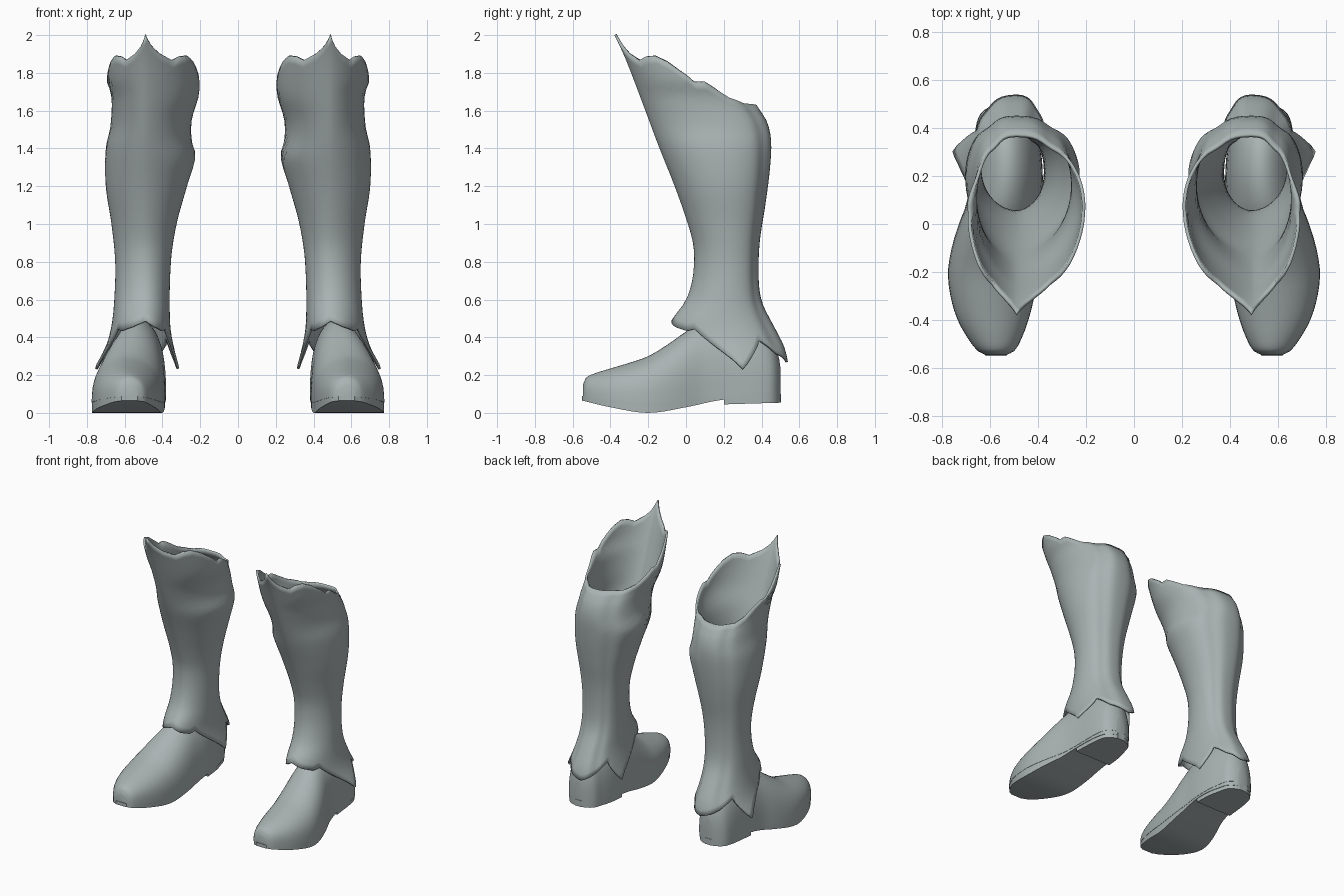
import bpy, bmesh, math

if "Cube" in bpy.data.objects:
    bpy.data.objects.remove(bpy.data.objects["Cube"], do_unlink=True)

# One grey-green metal colour
metal = bpy.data.materials.new("grey_green_metal")
metal.use_nodes = True
colour = (0.40, 0.45, 0.45, 1)
metal.diffuse_color = colour
metal.node_tree.nodes["Principled BSDF"].inputs["Base Color"].default_value = colour


def lookup(table, x, smooth=True):
    """Interpolate a table of (x, value) pairs, clamped at both ends."""
    if x <= table[0][0]:
        return table[0][1]
    if x >= table[-1][0]:
        return table[-1][1]
    i = next(k for k in range(len(table) - 1) if x <= table[k + 1][0])
    (x0, v0), (x1, v1) = table[i], table[i + 1]
    t = (x - x0) / (x1 - x0)
    if not smooth:
        return v0 + (v1 - v0) * t
    xa, va = table[max(i - 1, 0)]
    xb, vb = table[min(i + 2, len(table) - 1)]
    m0 = (v1 - va) / (x1 - xa) * (x1 - x0)
    m1 = (vb - v0) / (xb - x0) * (x1 - x0)
    return ((2 * t**3 - 3 * t**2 + 1) * v0 + (t**3 - 2 * t**2 + t) * m0
            + (3 * t**2 - 2 * t**3) * v1 + (t**3 - t**2) * m1)


def loft(name, rings, side, capped, thickness=0, angle=40):
    """Join closed rings of points into a skin; side -1 mirrors it across x."""
    bm = bmesh.new()
    rows = [[bm.verts.new((x * side, y, z)) for x, y, z in ring] for ring in rings]
    n = len(rows[0])
    for low, high in zip(rows, rows[1:]):
        for j in range(n):
            k = (j + 1) % n
            quad = [low[j], low[k], high[k], high[j]]
            bm.faces.new(quad if side > 0 else quad[::-1])
    if capped:
        bm.faces.new(rows[0])
        bm.faces.new(rows[-1])
        bmesh.ops.recalc_face_normals(bm, faces=bm.faces[:])
    mesh = bpy.data.meshes.new(name)
    bm.to_mesh(mesh)
    bm.free()
    mesh.materials.append(metal)
    obj = bpy.data.objects.new(name, mesh)
    bpy.context.collection.objects.link(obj)
    if thickness:
        shell = obj.modifiers.new("shell", "SOLIDIFY")
        shell.thickness = thickness
        shell.offset = -1
    bpy.ops.object.select_all(action="DESELECT")
    obj.select_set(True)
    bpy.context.view_layer.objects.active = obj
    bpy.ops.object.shade_smooth_by_angle(angle=math.radians(angle))
    return obj


# Shaft silhouettes by height
front = [(.24, -.10), (.48, -.08), (.58, -.01), (.65, .02), (.75, .04), (.88, .04),
         (1, .01), (1.2, -.06), (1.4, -.14), (1.6, -.215), (1.85, -.31), (1.93, -.345), (2, -.38)]
back = [(.27, .54), (.35, .52), (.45, .47), (.58, .405), (.7, .385), (.9, .39),
        (1.1, .42), (1.3, .445), (1.45, .45), (1.55, .425), (1.64, .37), (1.8, .35)]
outer = [(.24, .76), (.35, .70), (.46, .67), (.6, .655), (.8, .65), (1, .67),
         (1.2, .70), (1.4, .70), (1.52, .675), (1.68, .67), (1.76, .695), (2, .695)]
inner = [(.22, .305), (.35, .34), (.48, .36), (.8, .355), (1, .325), (1.2, .27),
         (1.36, .225), (1.44, .245), (1.55, .245), (1.7, .205), (2, .21)]
# Scalloped rims by angle from the front
top_rim = [(0, 2), (10, 1.94), (20, 1.9), (35, 1.865), (45, 1.885), (55, 1.89), (65, 1.86),
           (80, 1.785), (85, 1.75), (95, 1.75), (120, 1.67), (140, 1.64), (180, 1.63)]
low_rim = [(0, .49), (25, .455), (45, .435), (55, .445), (80, .33), (100, .235),
           (125, .385), (150, .32), (180, .27)]
MID = .49


def shaft_point(deg, t):
    a = math.radians(deg)
    fold = min(deg, 360 - deg)
    low, high = lookup(low_rim, fold, False), lookup(top_rim, fold, False)
    z = low + (high - low) * t
    yf, yb = lookup(front, z), lookup(back, z)
    yc = yf + .55 * (yb - yf)
    s, c = math.sin(a), math.cos(a)
    # Pointed shin, squarer calf with a flute beside the back ridge
    upper = min(max((z - .5) / 1.2, 0), 1)
    width = abs(s) ** (1 + .2 * upper if c > 0 else .8)
    flute = 1 - .05 * math.exp(-((fold - 150) / 12) ** 2)
    reach = lookup(outer, z) - MID if s > 0 else lookup(inner, z) - MID
    depth = (yf - yc) * c if c > 0 else (yb - yc) * -c
    return MID + reach * width * flute, yc + depth * flute, z


# Foot stations: y, inner x, outer x, top z
stations = [(-.545, .53, .62, .15), (-.53, .50, .65, .185), (-.48, .47, .69, .21),
            (-.40, .44, .735, .235), (-.30, .415, .765, .265), (-.20, .40, .775, .30),
            (-.10, .39, .76, .36), (0, .385, .73, .43), (.08, .385, .70, .475),
            (.2, .38, .68, .50), (.32, .39, .67, .49), (.40, .41, .66, .45),
            (.46, .43, .64, .38), (.49, .47, .60, .30), (.5, .50, .57, .24)]
foot_in, foot_out, foot_top = [[(s[0], s[k]) for s in stations] for k in (1, 2, 3)]
welt = [(-.55, .09), (-.2, .06), (.2, .09), (.5, .115)]
tread = [(-.55, .065), (-.4, .03), (-.2, 0), (0, .03), (.2, .07), (.5, .08)]


def foot_ring(y, count=24):
    x0, x1 = lookup(foot_in, y), lookup(foot_out, y)
    zb, zt = lookup(welt, y) - .005, lookup(foot_top, y)
    ring = []
    for i in range(count + 1):
        a = math.pi * i / count
        w = math.cos(a) * (1 + .03 * math.sin(2 * a) ** 2)
        ring.append(((x0 + x1) / 2 + (x1 - x0) / 2 * w, y, zb + (zt - zb) * math.sin(a) ** .85))
    return ring


def slab_ring(y, bottom, top, grow):
    x0, x1 = lookup(foot_in, y) + .01 - grow, lookup(foot_out, y) - .01 + grow
    return [(x0, y, bottom), (x1, y, bottom), (x1, y, top), (x0, y, top)]


def steps(a, b, n):
    """Spacing that tightens towards both ends, for round toes and heels."""
    return [a + (b - a) * (1 - math.cos(math.pi * i / n)) / 2 for i in range(n + 1)]


for word, side in (("left", 1), ("right", -1)):
    loft(word + "_boot_shaft",
         [[shaft_point(d, r / 36) for d in range(0, 360, 5)] for r in range(37)],
         side, False, .014, 50)
    loft(word + "_foot", [foot_ring(y) for y in steps(-.545, .5, 40)], side, True, 0, 50)
    loft(word + "_sole", [slab_ring(y, lookup(tread, y), lookup(welt, y), .008)
                          for y in steps(-.55, .5, 36)], side, True)
    loft(word + "_heel", [slab_ring(y, .045 + .03 * (y - .2), .1, .004)
                          for y in steps(.2, .503, 16)], side, True)
